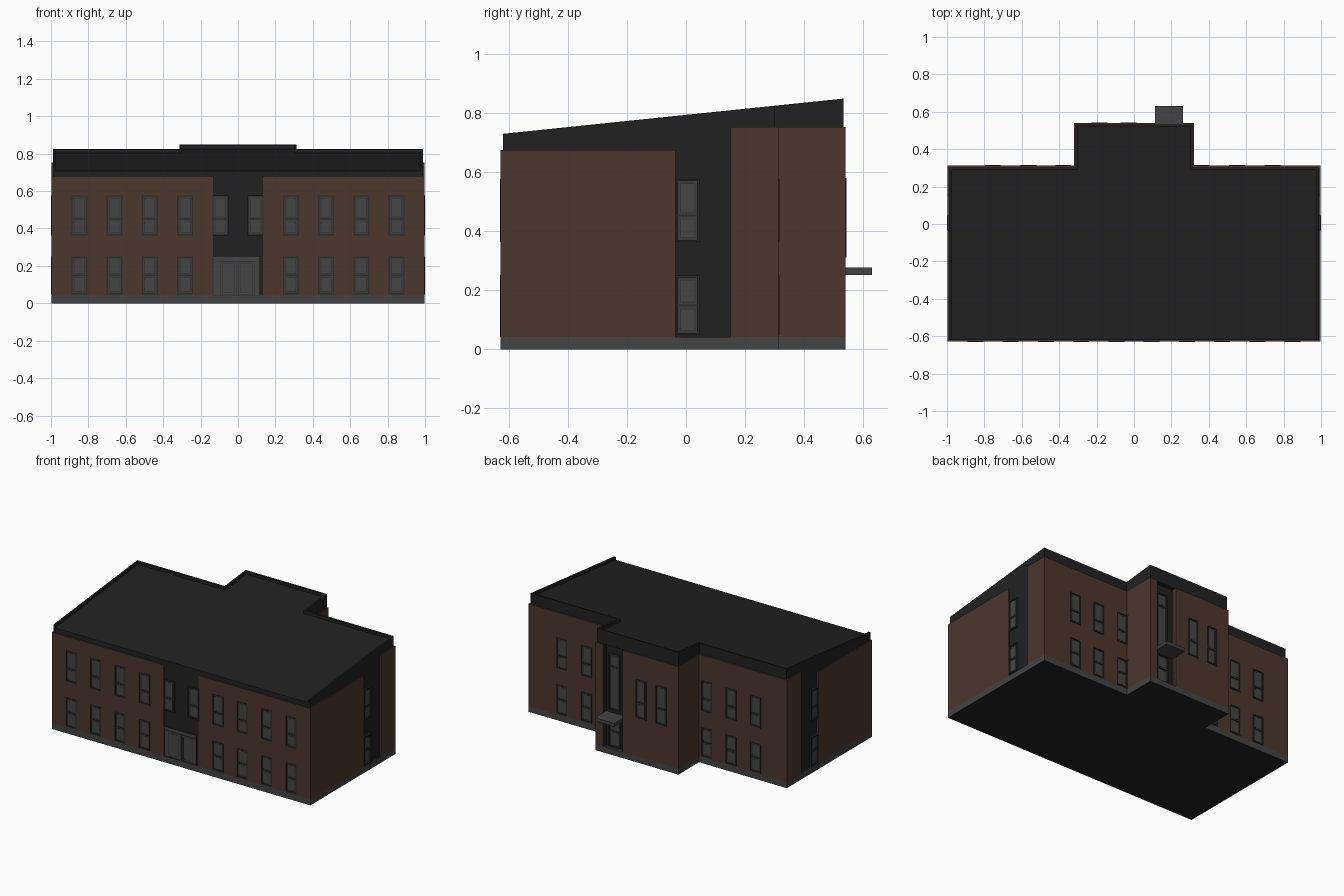
import bpy, bmesh
from mathutils import Vector

if "Cube" in bpy.data.objects:
    bpy.data.objects.remove(bpy.data.objects["Cube"])


def material(name, r, g, b):
    m = bpy.data.materials.new(name)
    m.diffuse_color = (r, g, b, 1)
    m.use_nodes = True
    m.node_tree.nodes["Principled BSDF"].inputs["Base Color"].default_value = m.diffuse_color
    return m


BRICK = material("brown brick", 0.072, 0.038, 0.027)
DARK = material("charcoal cladding", 0.0155, 0.0155, 0.0155)
GREY = material("concrete grey", 0.056, 0.056, 0.056)
GLASS = material("grey glass", 0.060, 0.060, 0.060)
FRAME = material("dark frame", 0.026, 0.026, 0.026)
SASH = material("sash grey", 0.045, 0.045, 0.045)


def finish(name, bm, mats):
    bmesh.ops.recalc_face_normals(bm, faces=bm.faces)
    me = bpy.data.meshes.new(name)
    bm.to_mesh(me)
    bm.free()
    for m in mats:
        me.materials.append(m)
    ob = bpy.data.objects.new(name, me)
    bpy.context.collection.objects.link(ob)
    return ob


def prism(name, pts, low, top, mat):
    """Vertical prism over a footprint; low and top are heights as functions of y."""
    bm = bmesh.new()
    lo = [bm.verts.new((x, y, low(y))) for x, y in pts]
    hi = [bm.verts.new((x, y, top(y))) for x, y in pts]
    bm.faces.new(lo[::-1])
    bm.faces.new(hi)
    n = len(pts)
    for i in range(n):
        j = (i + 1) % n
        bm.faces.new((lo[i], lo[j], hi[j], hi[i]))
    return finish(name, bm, [mat])


def strip(path, t):
    """Closed footprint of an axis-aligned wall line thickened by t to its right."""
    p = [Vector(q) for q in path]
    norms = []
    for a, b in zip(p, p[1:]):
        d = (b - a).normalized()
        norms.append(Vector((d.y, -d.x)))
    offs = [norms[0]] + [a + b for a, b in zip(norms, norms[1:])] + [norms[-1]]
    return [tuple(q) for q in p] + [tuple(q + o * t) for q, o in zip(p, offs)][::-1]


def t_path(x, y0, y1, bx, y2):
    return [(-x, y0), (-x, y1), (-bx, y1), (-bx, y2),
            (bx, y2), (bx, y1), (x, y1), (x, y0)]


def flat(z):
    return lambda y: z


def roof(y):
    return 0.708 + 0.1034 * (y + 0.622)


def wbox(bm, wall, u0, u1, z0, z1, d0, d1, mi=0):
    """Box on a wall: u runs along it, d is the distance outward from it."""
    axis, plane, s = wall
    v = []
    for d in (d0, d1):
        for u, z in ((u0, z0), (u1, z0), (u1, z1), (u0, z1)):
            w = plane + s * d
            v.append(bm.verts.new((u, w, z) if axis == "y" else (w, u, z)))
    for f in ((0, 1, 2, 3), (4, 5, 6, 7), (0, 1, 5, 4), (1, 2, 6, 5), (2, 3, 7, 6), (3, 0, 4, 7)):
        bm.faces.new([v[i] for i in f]).material_index = mi


def ring(bm, wall, u0, u1, z0, z1, w, d0, d1, mi=0):
    wbox(bm, wall, u0, u0 + w, z0, z1, d0, d1, mi)
    wbox(bm, wall, u1 - w, u1, z0, z1, d0, d1, mi)
    wbox(bm, wall, u0 + w, u1 - w, z0, z0 + w, d0, d1, mi)
    wbox(bm, wall, u0 + w, u1 - w, z1 - w, z1, d0, d1, mi)


def window(bm, wall, u0, u1, z0, z1, split):
    """Dark outer frame, two sashes and two panes."""
    ring(bm, wall, u0, u1, z0, z1, 0.007, -0.015, 0.003, 0)
    wbox(bm, wall, u0 + .007, u1 - .007, z0 + .007, z1 - .007, -0.015, -0.004, 1)
    wbox(bm, wall, u0 + .007, u1 - .007, split - .003, split + .003, -0.010, 0.0, 0)
    for a, b in ((z0 + .007, split - .003), (split + .003, z1 - .007)):
        ring(bm, wall, u0 + .015, u1 - .015, a + .008, b - .008, 0.002, -0.006, -0.003, 0)
        wbox(bm, wall, u0 + .017, u1 - .017, a + .010, b - .010, -0.006, -0.0032, 2)


def cut(ob, cutter):
    m = ob.modifiers.new("openings", "BOOLEAN")
    m.object = cutter
    m.operation = "DIFFERENCE"
    m.solver = "EXACT"
    bpy.context.view_layer.objects.active = ob
    bpy.ops.object.modifier_apply(modifier=m.name)


X, Y0, Y1, BX, Y2 = 0.997, -0.627, 0.313, 0.32, 0.54

# Plinth, grey with a dark underside
base = prism("plinth", t_path(X, Y0, Y1, BX, Y2), flat(0), flat(0.042), GREY)
base.data.materials.append(DARK)
for f in base.data.polygons:
    if f.normal.z < -0.5:
        f.material_index = 1

# Dark inner body with sloping roof, and raised rim on sides and back
core_path = t_path(0.988, -0.62, 0.302, 0.314, 0.533)
core = prism("body_and_roof", core_path, flat(0.03), roof, DARK)
prism("roof_rim", strip(core_path, 0.012), roof, lambda y: roof(y) + 0.021, DARK)

# Brick walls, two front corners and two back parts
T = 0.025
walls = [
    prism("brick_front_left", strip([(-0.135, Y0), (-X, Y0), (-X, -0.035)], T), flat(0.042), flat(0.675), BRICK),
    prism("brick_front_right", strip([(X, -0.035), (X, Y0), (0.135, Y0)], T), flat(0.042), flat(0.675), BRICK),
    prism("brick_back_left", strip([(-X, 0.15), (-X, Y1), (-BX, Y1), (-BX, Y2), (0.11, Y2)], T),
          flat(0.042), flat(0.752), BRICK),
    prism("brick_back_right", strip([(0.262, Y2), (BX, Y2), (BX, Y1), (X, Y1), (X, 0.15)], T),
          flat(0.042), flat(0.752), BRICK)]

# Window layout per wall: (u0, u1, z0, z1, split)
LOW, HIGH, W = (0.048, 0.25, 0.148), (0.363, 0.577, 0.452), 0.0425
FRONT, BACK, BUMP = ("y", Y0, -1), ("y", Y1, 1), ("y", Y2, 1)
layout = {"front": (FRONT, []), "back": (BACK, []), "rear_wing": (BUMP, []),
          "right": (("x", X, 1), []), "left": (("x", -X, -1), [])}
for i in range(10):
    c = (i - 4.5) * 0.1885
    for row in (LOW, HIGH):
        if row is HIGH or i not in (4, 5):
            layout["front"][1].append((c - W, c + W, *row))
for c in (-0.755, -0.565, -0.378, 0.36, 0.55, 0.74):
    for row in (LOW, HIGH):
        layout["back"][1].append((c - W, c + W, *row))
for c in (-0.185, -0.03):
    layout["rear_wing"][1].append((c - W, c + W, 0.31, 0.58, 0.42))
for side in ("left", "right"):
    for row in (LOW, HIGH):
        layout[side][1].append((-0.034, 0.045, *row))

# Windows, and the opening cutter made from the same layout
cb = bmesh.new()
for name, (wall, items) in layout.items():
    bm = bmesh.new()
    for it in items:
        window(bm, wall, *it)
        on_brick = name in ("back", "rear_wing") or (name == "front" and abs(it[0] + it[1]) > 0.3)
        if on_brick:
            wbox(cb, wall, *it[:4], -0.04, 0.02)
    finish("windows_" + name, bm, [FRAME, SASH, GLASS])
cutter = finish("opening_cutter", cb, [BRICK])
cutter.hide_render = True
for w in walls:
    cut(w, cutter)
bpy.data.objects.remove(cutter)

# Recess for the rear entrance
rb = bmesh.new()
wbox(rb, BUMP, 0.11, 0.262, 0.042, 0.752, -0.037, 0.05)
recess = finish("recess_cutter", rb, [DARK])
recess.hide_render = True
cut(core, recess)
bpy.data.objects.remove(recess)

# Rear door with tall window above, and canopy
INNER = ("y", Y2 - 0.037 + 0.008, 1)
bm = bmesh.new()
window(bm, INNER, 0.15, 0.24, 0.042, 0.245, 0.15)
window(bm, INNER, 0.155, 0.24, 0.30, 0.69, 0.60)
finish("rear_door_and_stair_window", bm, [FRAME, SASH, GLASS])
bm = bmesh.new()
wbox(bm, BUMP, 0.112, 0.262, 0.252, 0.276, -0.04, 0.09)
finish("rear_canopy", bm, [GREY])

# Front double door with transom
bm = bmesh.new()
ring(bm, FRONT, -0.135, 0.118, 0.042, 0.252, 0.003, -0.012, 0.002, 0)
wbox(bm, FRONT, -0.132, 0.115, 0.045, 0.249, -0.012, -0.003, 2)
wbox(bm, FRONT, -0.132, 0.115, 0.224, 0.227, -0.008, -0.001, 0)
for u in (-0.097, 0.001):
    ring(bm, FRONT, u, u + 0.09, 0.045, 0.224, 0.003, -0.008, -0.001, 0)
    ring(bm, FRONT, u + 0.012, u + 0.078, 0.058, 0.212, 0.002, -0.008, -0.002, 0)
finish("front_double_door", bm, [FRAME, SASH, GLASS])
